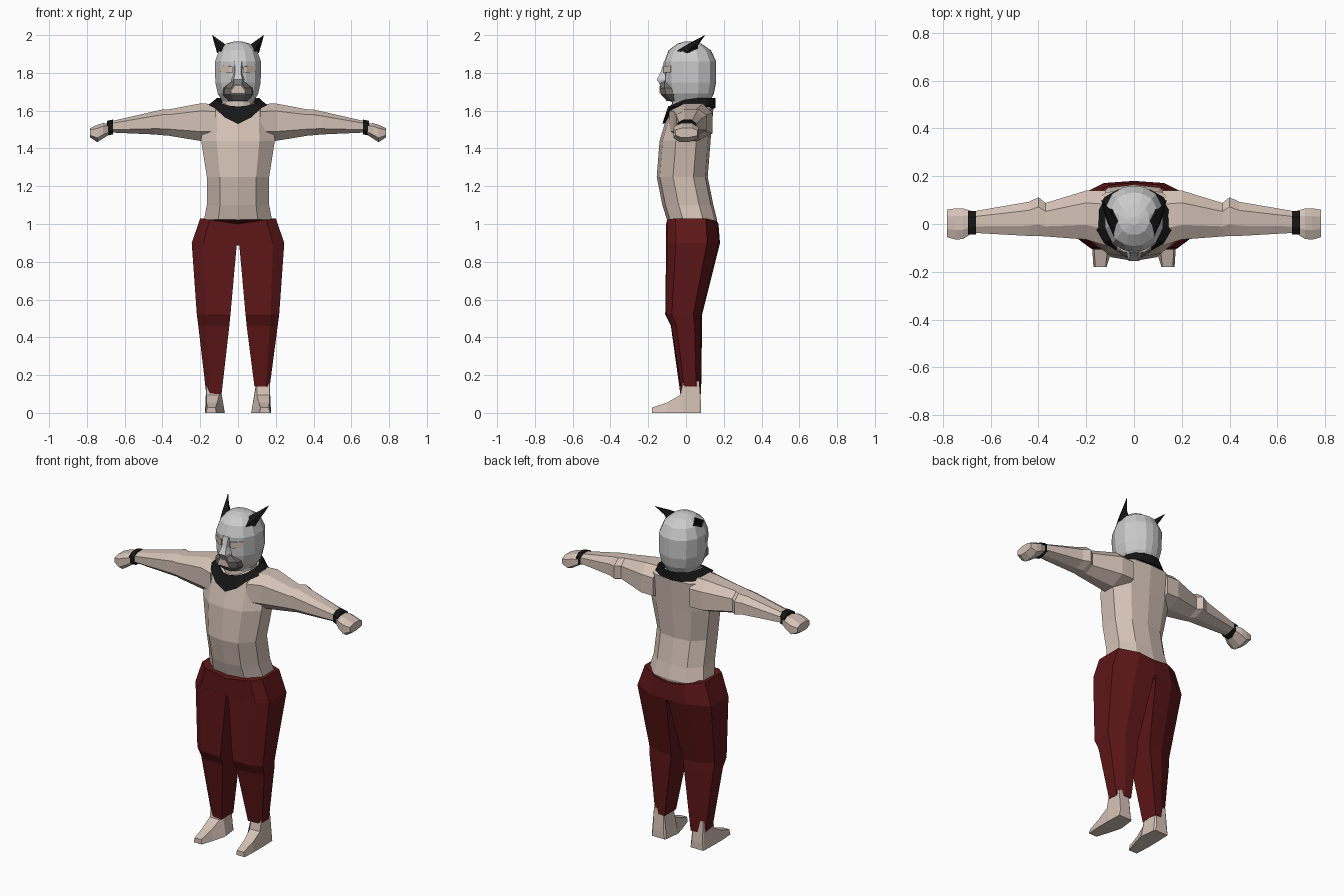
import bpy, bmesh, math


def material(name, rgb):
    m = bpy.data.materials.new(name)
    m.diffuse_color = (*rgb, 1)
    return m


SKIN = material("skin", (0.66, 0.54, 0.47))
RED = material("dark_red", (0.11, 0.008, 0.009))
BLACK = material("black", (0.008, 0.008, 0.008))
HAIR = material("beard_grey", (0.17, 0.15, 0.14))


def loft(name, rings, mat=None, caps=True):
    """Skin a closed surface through rings with equal point counts."""
    bm = bmesh.new()
    loops = [[bm.verts.new(p) for p in r] for r in rings]
    n = len(loops[0])
    for a, b in zip(loops, loops[1:]):
        for i in range(n):
            j = (i + 1) % n
            bm.faces.new((a[i], a[j], b[j], b[i]))
    if caps:
        bm.faces.new(loops[0])
        bm.faces.new(loops[-1])
    bmesh.ops.remove_doubles(bm, verts=bm.verts, dist=0.0005)
    bmesh.ops.recalc_face_normals(bm, faces=bm.faces)
    me = bpy.data.meshes.new(name)
    bm.to_mesh(me)
    bm.free()
    if mat:
        me.materials.append(mat)
    ob = bpy.data.objects.new(name, me)
    bpy.context.collection.objects.link(ob)
    return ob


def symmetric(half):
    """Mirror a half profile (front centre to back centre) into a full ring."""
    return half + [(-u, v) for u, v in half[-2:0:-1]]


def upright(shape, z, hw, yf, yb, dip=0.0):
    """Horizontal ring; dip lowers the centre line."""
    return [(u * hw, yf + v * (yb - yf), z - dip * (1 - abs(u))) for u, v in shape]


BODY = symmetric([(0, 0), (.58, .06), (1, .32), (1, .72), (.6, .95), (0, 1)])
HEAD = symmetric([(0, 0), (.35, .02), (.75, .13), (1, .36), (1, .66), (.75, .88), (.35, .98), (0, 1)])
HIP_HALF = [(0, 0), (.75, .02), (1, .18), (1, .76), (.5, .97), (0, 1)]
ARM = [(0, .25), (0, .8), (.3, 1), (.75, 1), (1, .75), (1, .2), (.6, 0), (.25, 0)]

# Torso and neck
loft("torso", [upright(BODY, *r) for r in [
    (.95, .17, -.08, .15), (1.02, .18, -.10, .165), (1.10, .165, -.125, .145),
    (1.25, .165, -.155, .115), (1.44, .195, -.14, .13),
    (1.61, .19, -.088, .145), (1.64, .10, -.05, .12)]], SKIN)
loft("neck", [upright(HEAD, *r) for r in [(1.58, .09, -.08, .12), (1.70, .08, -.07, .11)]], SKIN)

# Trouser hips
loft("trouser_hips", [upright(symmetric(HIP_HALF), *r) for r in [
    (1.03, .20, -.105, .172, .03), (.90, .245, -.105, .18), (.885, .235, -.10, .17)]], RED)

# Collar scarf, deeper at the front
top, low, under = [], [], []
for i in range(14):
    t = 2 * math.pi * i / 14
    s, c = math.sin(t), math.cos(t)
    f = max(0, c)
    cy = math.copysign(abs(c) ** .8, c)
    top.append((.115 * s, .03 - .125 * cy, 1.667 - .045 * f))
    low.append((.16 * s, .015 - .14 * cy, 1.63 - .10 * f ** 4 - .015 * max(0, -c)))
    under.append((.10 * s, .03 - .10 * cy, 1.60 - .06 * f ** 4))
inner = [(x * .78, .03 + (y - .03) * .8, z - .03) for x, y, z in top]
loft("collar_scarf", [inner, top, low, under], BLACK, caps=False)

# Masked head
loft("head_mask", [upright(HEAD, *r) for r in [
    (1.645, .08, -.08, .125), (1.69, .107, -.10, .148), (1.75, .12, -.112, .16),
    (1.86, .122, -.115, .16), (1.92, .10, -.092, .132), (1.955, .062, -.045, .08),
    (1.967, .02, -.005, .03)]])

# Nose wedge
loft("mask_nose", [[(-w, -.09, z), (-w * .6, y, z), (w * .6, y, z), (w, -.09, z)] for z, w, y in [
    (1.735, .035, -.135), (1.765, .038, -.155), (1.80, .026, -.135), (1.86, .03, -.117)]])

# Beard and mouth
loft("beard", [[(-w, -.06, z), (-w * .9, y + .025, z), (-w * .45, y, z), (w * .45, y, z),
                (w * .9, y + .025, z), (w, -.06, z)] for z, w, y in [
    (1.65, .05, -.10), (1.685, .082, -.132), (1.72, .08, -.138), (1.76, .03, -.14)]], HAIR)
loft("mouth", [[(-w, -.12, z), (-w, -.141, z), (w, -.141, z), (w, -.12, z)]
               for z, w in [(1.69, .038), (1.705, .036), (1.73, .015)]], SKIN)

for s, side in ((1, "left"), (-1, "right")):
    # Eye openings
    loft(f"{side}_eye", [[(s * .03, -.119, z), (s * .045, -.117, z), (s * .092, -.081, z + .004),
                          (s * .085, -.07, z + .004), (s * .03, -.10, z)] for z in (1.80, 1.835)], SKIN)

    # Curved horn
    loft(f"{side}_horn", [[(s * (x + dx), y, z - dz), (s * x, y - dy, z - dz * .5),
                           (s * (x - dx), y, z + dz), (s * x, y + dy, z - dz * .3)]
                          for x, y, z, dx, dy, dz in [
        (.085, .005, 1.925, .026, .055, .02), (.102, .03, 1.95, .017, .034, .014),
        (.118, .062, 1.972, .010, .018, .008), (.136, .10, 2.0, .001, .001, 0)]], BLACK)

    def along_x(rings):
        return [[(s * x, yf + u * (yb - yf), z0 + v * (z1 - z0)) for u, v in ARM]
                for x, z0, z1, yf, yb in rings]

    # Arm with elbow bump, wristband and mitten hand
    loft(f"{side}_arm", along_x([
        (.12, 1.44, 1.635, -.09, .14), (.20, 1.44, 1.638, -.065, .14),
        (.37, 1.468, 1.606, -.052, .088), (.40, 1.47, 1.606, -.05, .112),
        (.44, 1.474, 1.597, -.05, .093), (.69, 1.485, 1.54, -.036, .05)]), SKIN)
    loft(f"{side}_wristband", along_x([
        (.662, 1.475, 1.553, -.043, .054), (.694, 1.468, 1.546, -.045, .055)]), BLACK)
    loft(f"{side}_hand", along_x([
        (.68, 1.475, 1.53, -.04, .055), (.715, 1.452, 1.534, -.062, .065),
        (.745, 1.433, 1.525, -.066, .066), (.783, 1.458, 1.508, -.055, .06)]), SKIN)

    # Trouser leg with knee step; the two hems differ slightly
    hem = .14 if s > 0 else .10
    loft(f"{side}_trouser_leg", [[(s * (x0 + u * (x1 - x0)), yf + v * (yb - yf), z) for u, v in HIP_HALF]
                                 for z, x0, x1, yf, yb in [
        (.90, .006, .245, -.105, .18), (.52, .04, .218, -.11, .085),
        (.46, .046, .21, -.08, .085), (hem, .087, .168, -.03, .08)]], RED)

    # Foot, heel to toe
    loft(f"{side}_foot", [[(s * a, y, 0), (s * b, y, 0), (s * (b - .008), y, z), (s * (a + e), y, z)]
                          for y, a, b, z, e in [
        (.08, .085, .172, .04, .01), (.07, .08, .172, .17, .018), (-.015, .07, .175, .17, .03),
        (-.03, .07, .175, .095, .03), (-.10, .09, .175, .055, .02), (-.18, .115, .17, .028, .004)]], SKIN)
